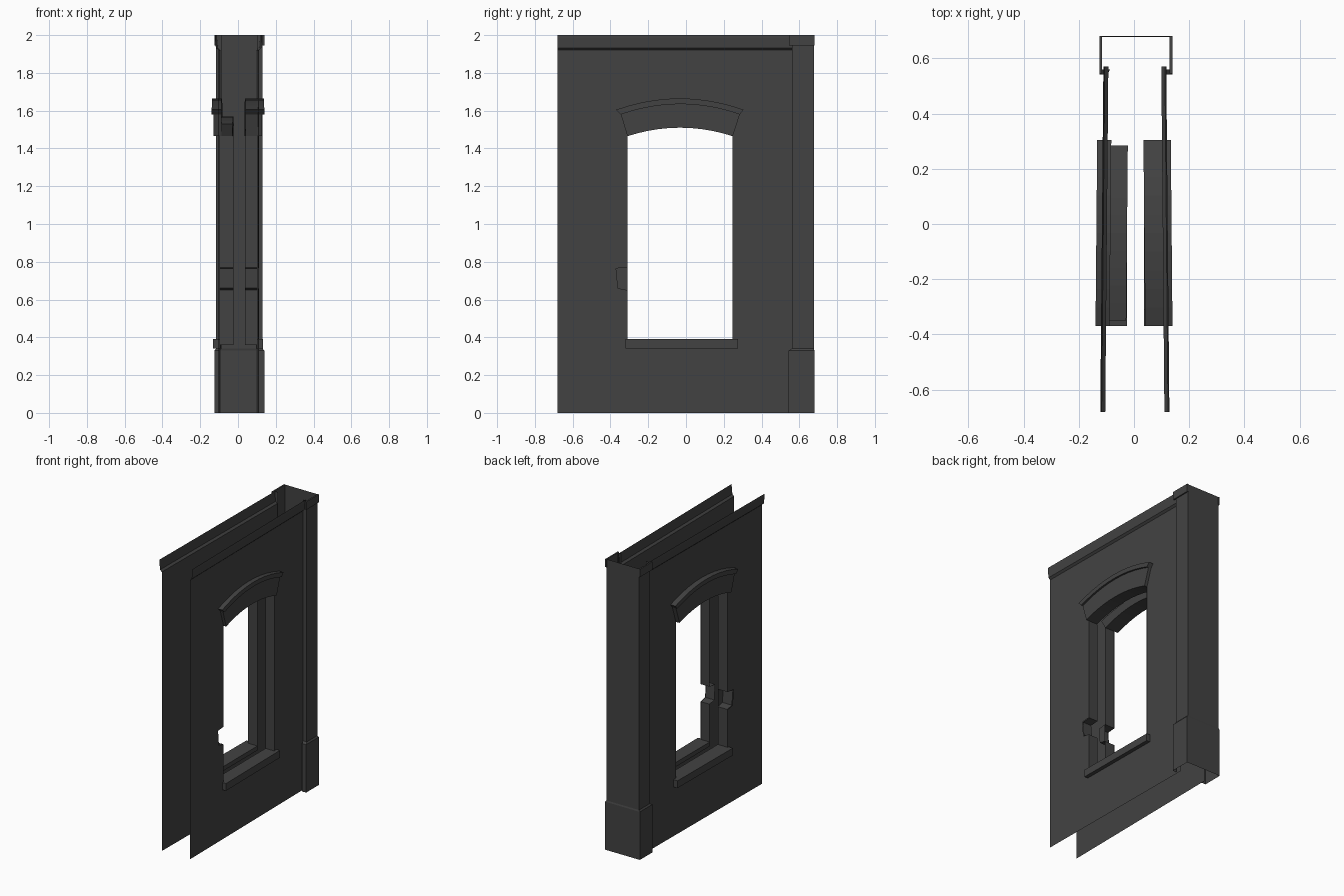
import bpy, bmesh

cube = bpy.data.objects.get("Cube")
if cube:
    bpy.data.objects.remove(cube, do_unlink=True)

plaster = bpy.data.materials.new("dark_grey_plaster")
plaster.use_nodes = True
grey = (0.055, 0.055, 0.055, 1)
plaster.diffuse_color = grey
plaster.node_tree.nodes["Principled BSDF"].inputs["Base Color"].default_value = grey


def finish(name, bm, solid):
    if solid:
        bmesh.ops.recalc_face_normals(bm, faces=bm.faces[:])
    mesh = bpy.data.meshes.new(name)
    bm.to_mesh(mesh)
    bm.free()
    mesh.materials.append(plaster)
    obj = bpy.data.objects.new(name, mesh)
    bpy.context.collection.objects.link(obj)
    return obj


def sweep(name, path, start, end, place, closed=False):
    """Extrude a 2D path between two depths; closed paths become capped solids."""
    bm = bmesh.new()
    a = [bm.verts.new(place(p, start)) for p in path]
    b = [bm.verts.new(place(p, end)) for p in path]
    n = len(path)
    for i in range(n if closed else n - 1):
        j = (i + 1) % n
        bm.faces.new((a[i], a[j], b[j], b[i]))
    if closed:
        bm.faces.new(a[::-1])
        bm.faces.new(b)
    return finish(name, bm, True)


def sheet(name, polygons, x, place, flip):
    bm = bmesh.new()
    for poly in polygons:
        pts = poly[::-1] if flip else poly
        bm.faces.new([bm.verts.new(place(p, x)) for p in pts])
    return finish(name, bm, False)


def arc(y0, y1, z_end, z_mid, n=10):
    pts = []
    for i in range(n + 1):
        t = i / n
        pts.append((y0 + (y1 - y0) * t, z_end + (z_mid - z_end) * (1 - (2 * t - 1) ** 2)))
    return pts


# Shared outlines, as (y, z)
FRONT, BACK, TOP = -0.68, 0.57, 1.92
W0, W1, SILL, SPRING = -0.31, 0.247, 0.385, 1.465
opening_arc = arc(W0, W1, SPRING, 1.51)
lintel_top = arc(-0.345, 0.285, 1.58, 1.635)
inner_top = arc(-0.35, 0.285, 1.53, 1.57)
hood_top = arc(-0.37, 0.305, 1.605, 1.665)
notch = [(W0, 0.65), (-0.36, 0.66), (-0.37, 0.765), (W0, 0.77)]
lintel = opening_arc + lintel_top[::-1]
inner_lintel = opening_arc + inner_top[::-1]
hood = lintel_top + hood_top[::-1]
wall_parts = [
    [(FRONT, 0), (W0, 0)] + notch + [(W0, TOP), (FRONT, TOP)],
    [(W1, 0), (BACK, 0), (BACK, TOP), (W1, TOP)],
    [(W0, 0), (W1, 0), (W1, SILL), (W0, SILL)],
    opening_arc + [(W1, TOP), (W0, TOP)],
]


def rect(y0, y1, z0, z1):
    return [(y0, z0), (y1, z0), (y1, z1), (y0, z1)]


# Two facing walls, drawing slightly closer together towards the back
for side, s, wall, inner, hood_in in (("left", 1, 0.104, 0.037, 0.037),
                                      ("right", -1, 0.098, 0.025, 0.085)):
    def place(p, x, s=s):
        return (s * (x - 0.009 * p[0]), p[0], p[1])

    def straight(p, x, s=s):
        return (s * x, p[0], p[1])

    def along(p, y, s=s):
        return (s * (p[0] - 0.009 * y), y, p[1])

    sheet(side + "_wall", wall_parts, wall, place, s < 0)

    # Open cornice lip along the top
    lip = [(wall, TOP), (wall + 0.013, TOP + 0.012), (wall + 0.018, 1.985), (wall + 0.018, 2.0)]
    sweep(side + "_cornice", lip, FRONT, BACK, along)

    # Window reveals, one with a missing brick
    sweep(side + "_front_jamb", [(W0, SILL)] + notch + [(W0, SPRING)], inner, wall, straight)
    sweep(side + "_back_jamb", [(W1, SILL), (W1, SPRING)], inner, wall, straight)
    if s < 0:
        sheet("right_notch_back", [notch], inner, straight, True)

    # Arched lintel and hood moulding
    if s > 0:
        sweep("left_lintel", lintel, inner, 0.124, place, True)
    else:
        sweep("right_lintel", lintel, hood_in, 0.126, place, True)
        sweep("right_inner_lintel", inner_lintel, inner, hood_in, place, True)
    sweep(side + "_hood", hood, hood_in, 0.136, place, True)

    # Sill
    sweep(side + "_sill", rect(-0.32, 0.275, 0.34, 0.39), wall - 0.005, 0.13, place, True)
    sweep(side + "_inner_sill", rect(W0, W1, 0.36, 0.39), inner, wall, straight, True)


# Corner pilaster, an open channel with a wider base
def upright(p, z):
    return (p[0], p[1], z)


def channel(x0, x1, front, back):
    return [(x0 + 0.03, front), (x0, front), (x0, back), (x1, back), (x1, front), (x1 - 0.03, front)]


shaft = channel(-0.117, 0.131, 0.56, 0.677)
base = channel(-0.125, 0.139, 0.542, 0.68)
sweep("pilaster_shaft", shaft, 0.34, 2.0, upright)
sweep("pilaster_base", base, 0, 0.33, upright)

# Sloped shoulder joining base to shaft
bm = bmesh.new()
low = [bm.verts.new((x, y, 0.33)) for x, y in base]
high = [bm.verts.new((x, y, 0.34)) for x, y in shaft]
for i in range(len(base) - 1):
    bm.faces.new((low[i], low[i + 1], high[i + 1], high[i]))
finish("pilaster_shoulder", bm, True)

# Small cap moulding at the pilaster top corners
for side, x0, x1 in (("left", 0.129, 0.139), ("right", -0.125, -0.115)):
    sweep(side + "_pilaster_cap", [(x0, 0.545), (x1, 0.545), (x1, 0.68), (x0, 0.68)],
          1.945, 2.0, upright, True)
